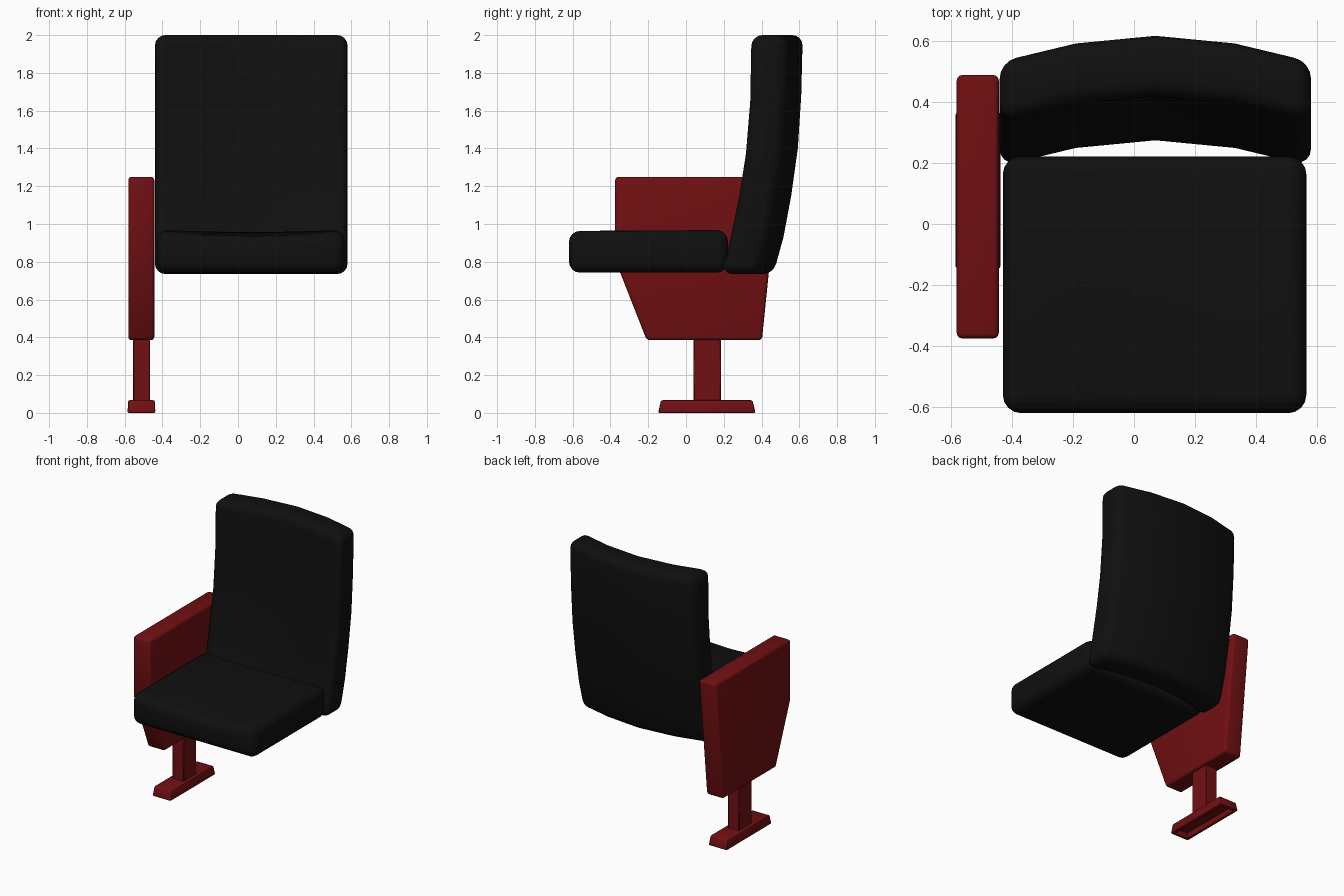
import bpy, bmesh, math

if "Cube" in bpy.data.objects:
    bpy.data.objects.remove(bpy.data.objects["Cube"])


def material(name, rgb):
    m = bpy.data.materials.new(name)
    m.diffuse_color = (*rgb, 1)
    m.use_nodes = True
    m.node_tree.nodes["Principled BSDF"].inputs["Base Color"].default_value = m.diffuse_color
    return m


BLACK = material("black upholstery", (0.005, 0.005, 0.005))
RED = material("dark red", (0.165, 0.005, 0.006))


def loft(name, sections, mat, radius, segments, recess=0):
    """Skin matching loops of points, cap the ends, round the sharp edges."""
    bm = bmesh.new()
    rings = [[bm.verts.new(p) for p in s] for s in sections]
    n = len(rings[0])
    for a, b in zip(rings, rings[1:]):
        for i in range(n):
            j = (i + 1) % n
            bm.faces.new((a[i], a[j], b[j], b[i]))
    bm.faces.new(rings[0][::-1])
    bm.faces.new(rings[-1])
    bmesh.ops.recalc_face_normals(bm, faces=bm.faces)
    sharp = [e for e in bm.edges if e.calc_face_angle(0) > math.radians(35)]
    bmesh.ops.bevel(bm, geom=sharp, offset=radius, segments=segments,
                    profile=0.5, affect='EDGES', clamp_overlap=True)
    if recess:
        bm.normal_update()
        under = min(bm.faces, key=lambda f: f.normal.z * f.calc_area())
        bmesh.ops.inset_region(bm, faces=[under], thickness=0.02)
        hole = bmesh.ops.extrude_discrete_faces(bm, faces=[under])['faces']
        bmesh.ops.translate(bm, vec=(0, 0, recess), verts=hole[0].verts)
    me = bpy.data.meshes.new(name)
    bm.to_mesh(me)
    bm.free()
    me.materials.append(mat)
    ob = bpy.data.objects.new(name, me)
    bpy.context.collection.objects.link(ob)
    bpy.ops.object.select_all(action='DESELECT')
    ob.select_set(True)
    bpy.context.view_layer.objects.active = ob
    bpy.ops.object.shade_smooth_by_angle(angle=math.radians(40))
    return ob


def slab(name, profile, x0, x1, mat, radius, segments):
    """Extrude a (y, z) profile along x."""
    return loft(name, [[(x, y, z) for y, z in profile] for x in (x0, x1)],
                mat, radius, segments)


STATIONS = (-1, -0.51, 0, 0.51, 1)

# Seat cushion, top very slightly dished
seat = []
for t in STATIONS:
    d = 1 - t * t
    seat.append([(0.0675 + 0.4975 * t, y, z) for y, z in (
        (-0.62, 0.742), (-0.62, 0.97 - 0.035 * d),
        (0.222, 0.97 - 0.012 * d), (0.222, 0.742))])
loft("seat", seat, BLACK, 0.06, 4)

# Backrest, curved both upwards and across
front = [(0.262, 0.735), (0.31, 0.93), (0.355, 1.15), (0.39, 1.37),
         (0.413, 1.65), (0.42, 2.0)]
rear = [(0.618, 2.0), (0.61, 1.68), (0.592, 1.4), (0.557, 1.15),
        (0.516, 0.93), (0.462, 0.735)]
back = []
for t in STATIONS:
    shift = {0: 0, 0.51: -0.025, 1: -0.085}[abs(t)]
    back.append([(0.07 + 0.51 * t, y + shift, z) for y, z in front + rear])
loft("backrest", back, BLACK, 0.055, 4)

# Side panel with armrest top
slab("side_panel", [(-0.375, 1.25), (0.49, 1.25), (0.402, 0.385),
                    (-0.208, 0.385), (-0.375, 0.81)],
     -0.581, -0.443, RED, 0.018, 3)

# Post under the panel
slab("post", [(0.04, 0.045), (0.185, 0.045), (0.185, 0.4), (0.04, 0.4)],
     -0.555, -0.465, RED, 0.004, 1)

# Foot plate, tapered and hollow underneath
foot = [[(-0.511 + sx * hx, 0.11 + sy * hy, z)
         for sx, sy in ((-1, -1), (1, -1), (1, 1), (-1, 1))]
        for z, hx, hy in ((0, 0.074, 0.258), (0.067, 0.07, 0.242))]
loft("foot_plate", foot, RED, 0.008, 2, recess=0.04)
